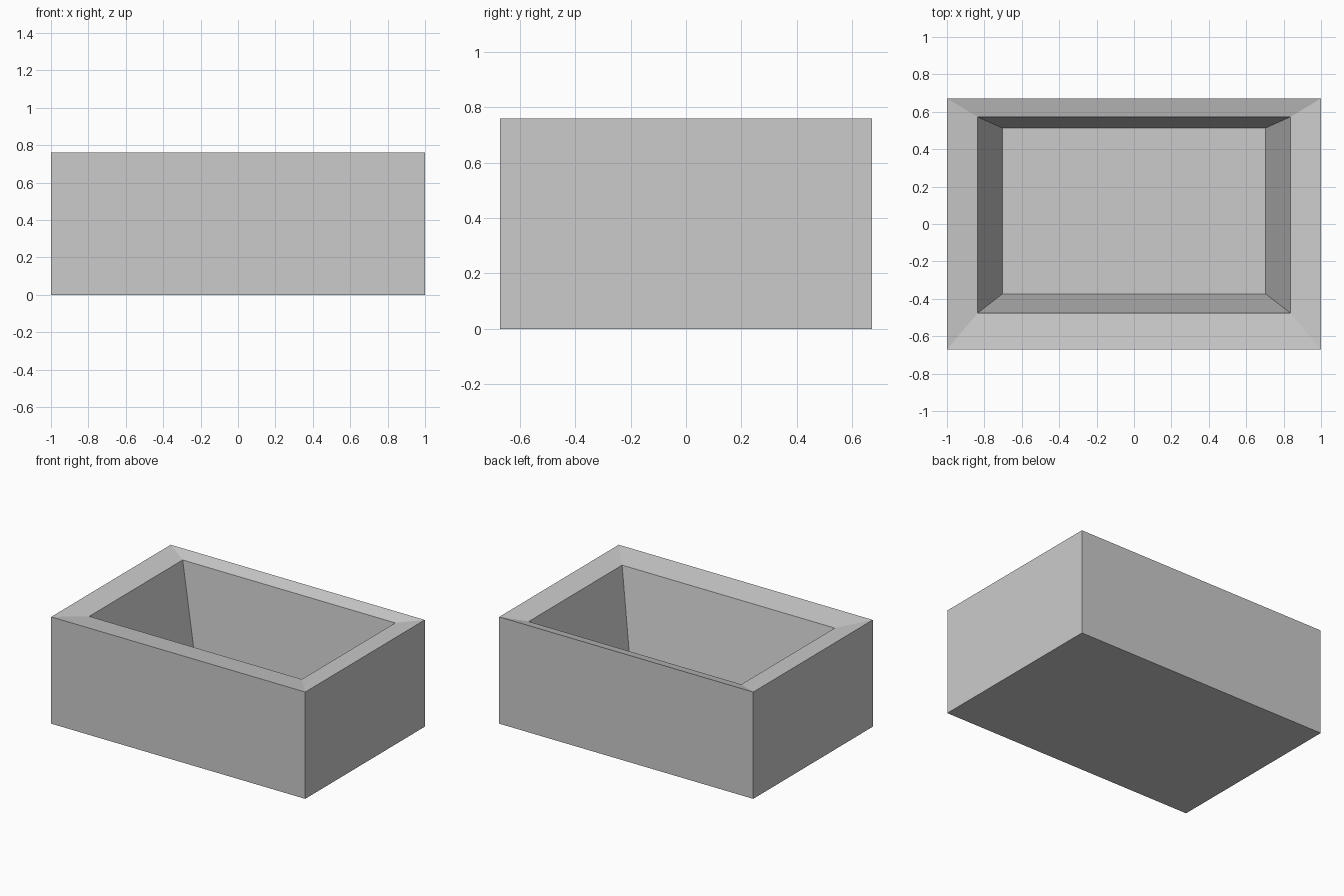
import bpy
import bmesh

cube = bpy.data.objects.get("Cube")
if cube:
    bpy.data.objects.remove(cube, do_unlink=True)

# One plain grey for the whole basin
GREY = (0.6, 0.6, 0.6, 1.0)
mat = bpy.data.materials.new("light_grey")
mat.use_nodes = True
mat.diffuse_color = GREY
mat.node_tree.nodes["Principled BSDF"].inputs["Base Color"].default_value = GREY


def ring(bm, half_x, y_front, y_back, z):
    """Rectangular loop of four vertices at height z."""
    corners = ((-half_x, y_front), (half_x, y_front), (half_x, y_back), (-half_x, y_back))
    return [bm.verts.new((x, y, z)) for x, y in corners]


def bridge(bm, lower, upper):
    """Four faces joining two rectangular loops."""
    for i in range(4):
        j = (i + 1) % 4
        bm.faces.new((lower[i], lower[j], upper[j], upper[i]))


# Loops run up the outside, over the sloped rim and down the tapered hollow
bm = bmesh.new()
loops = [
    ring(bm, 1.0, -0.672, 0.672, 0.0),       # base
    ring(bm, 1.0, -0.672, 0.672, 0.76),      # outer rim edge
    ring(bm, 0.837, -0.477, 0.573, 0.733),   # inner rim edge
    ring(bm, 0.703, -0.373, 0.513, 0.13),    # hollow floor
]
for lower, upper in zip(loops, loops[1:]):
    bridge(bm, lower, upper)
bm.faces.new(reversed(loops[0]))
bm.faces.new(loops[-1])
bmesh.ops.recalc_face_normals(bm, faces=bm.faces)

mesh = bpy.data.meshes.new("basin")
bm.to_mesh(mesh)
bm.free()
mesh.materials.append(mat)
basin = bpy.data.objects.new("basin", mesh)
bpy.context.collection.objects.link(basin)
